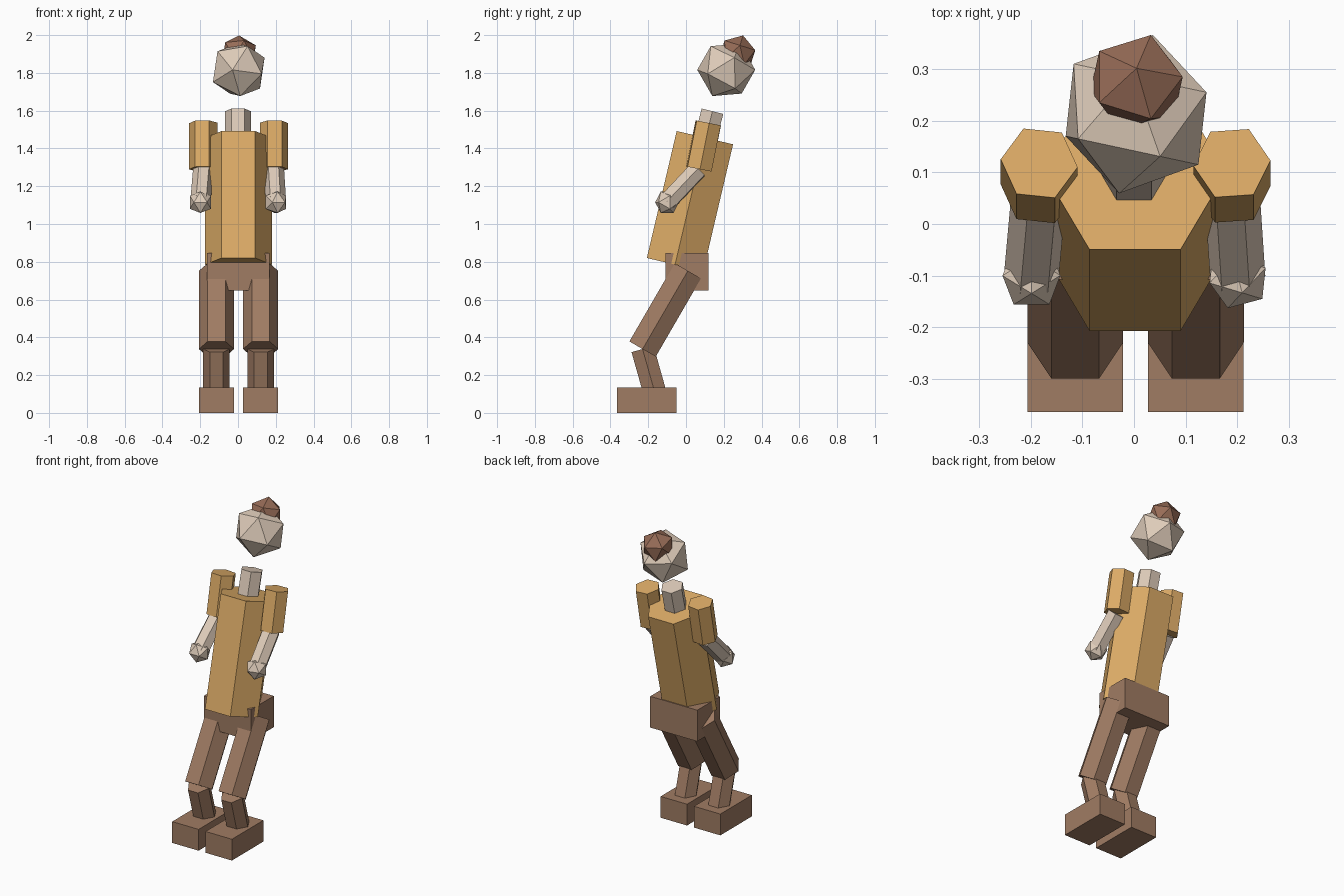
import bpy, bmesh
from math import cos, sin, pi, radians
from mathutils import Vector, Matrix

cube = bpy.data.objects.get("Cube")
if cube:
    bpy.data.objects.remove(cube, do_unlink=True)


def material(name, rgb):
    m = bpy.data.materials.new(name)
    m.use_nodes = True
    m.diffuse_color = (*rgb, 1)
    m.node_tree.nodes["Principled BSDF"].inputs["Base Color"].default_value = (*rgb, 1)
    return m


SHIRT = material("ochre shirt", (0.72, 0.41, 0.135))
SKIN = material("pale skin", (0.73, 0.60, 0.485))
PANTS = material("brown trousers", (0.35, 0.20, 0.125))
HAIR = material("brown hair", (0.31, 0.15, 0.095))


def finish(name, bm, mat):
    bmesh.ops.recalc_face_normals(bm, faces=bm.faces)
    mesh = bpy.data.meshes.new(name)
    bm.to_mesh(mesh)
    bm.free()
    mesh.materials.append(mat)
    ob = bpy.data.objects.new(name, mesh)
    bpy.context.collection.objects.link(ob)


def prism(name, a, b, r, mat, turn=0):
    """Six-sided prism from point a to point b, corners towards the sides."""
    a, b = Vector(a), Vector(b)
    axis = (b - a).normalized()
    v = axis.cross(Vector((1, 0, 0))).normalized()
    u = v.cross(axis)
    bm = bmesh.new()
    angles = [i * pi / 3 + radians(turn) for i in range(6)]
    rings = [[bm.verts.new(c + r * (cos(t) * u + sin(t) * v)) for t in angles]
             for c in (a, b)]
    for ring in rings:
        bm.faces.new(ring)
    for i in range(6):
        j = (i + 1) % 6
        bm.faces.new((rings[0][i], rings[0][j], rings[1][j], rings[1][i]))
    finish(name, bm, mat)


def box(name, centre, size, mat):
    bm = bmesh.new()
    bmesh.ops.create_cube(bm, size=1, matrix=Matrix.Translation(centre) @ Matrix.Diagonal((*size, 1)))
    finish(name, bm, mat)


def frame(p, q):
    p = Vector(p).normalized()
    q = Vector(q)
    q = (q - p * q.dot(p)).normalized()
    return Matrix((p, q, p.cross(q))).transposed()


def ball(name, centre, r, corner, neighbour, mat):
    """Twenty-sided ball with one corner and a neighbouring corner aimed."""
    bm = bmesh.new()
    bmesh.ops.create_icosphere(bm, subdivisions=1, radius=r)
    top = max(bm.verts, key=lambda w: w.co.z)
    near = top.link_edges[0].other_vert(top)
    turn = frame(corner, neighbour) @ frame(top.co, near.co).transposed()
    bmesh.ops.transform(bm, matrix=Matrix.Translation(centre) @ turn.to_4x4(), verts=bm.verts)
    finish(name, bm, mat)


# Head, hair, neck and trunk
ball("head", (0.004, 0.213, 1.816), 0.157, (-0.21, -0.98, 0), (-0.88, -0.24, -0.42), SKIN)
ball("hair_bun", (0.005, 0.272, 1.903), 0.1, (0, 0.3, 0.95), (1, 0, 0), HAIR)
prism("neck", (0, 0.095, 1.42), (0, 0.14, 1.597), 0.068, SKIN)
prism("torso", (0.002, -0.058, 0.785), (0.002, 0.1, 1.457), 0.177, SHIRT)
box("hips", (0.002, 0.006, 0.748), (0.33, 0.228, 0.198), PANTS)

# Arms and legs
for side, s, turn in (("left", 1, 4), ("right", -1, -6)):
    x = 0.003 + s * 0.187
    elbow = (x, 0.069, 1.291)
    hand = (0.001 + s * 0.2, -0.1, 1.115)
    prism(side + "_upper_arm", elbow, (x, 0.118, 1.535), 0.075, SHIRT, turn)
    prism(side + "_forearm", (x, 0.065, 1.29), hand, 0.054, SKIN, turn)
    aim = ((-0.29, -0.96, 0), (0.73, -0.69, 0)) if s > 0 else ((0.53, -0.85, 0), (-0.53, -0.85, 0))
    ball(side + "_hand", hand, 0.066, *aim, SKIN)

    x = 0.003 + s * 0.117
    knee = (x, -0.23, 0.338)
    prism(side + "_thigh", knee, (x, 0.01, 0.752), 0.093, PANTS)
    prism(side + "_shin", (x, -0.16, 0.09), knee, 0.07, PANTS)
    box(side + "_foot", (x, -0.207, 0.0675), (0.185, 0.315, 0.135), PANTS)
